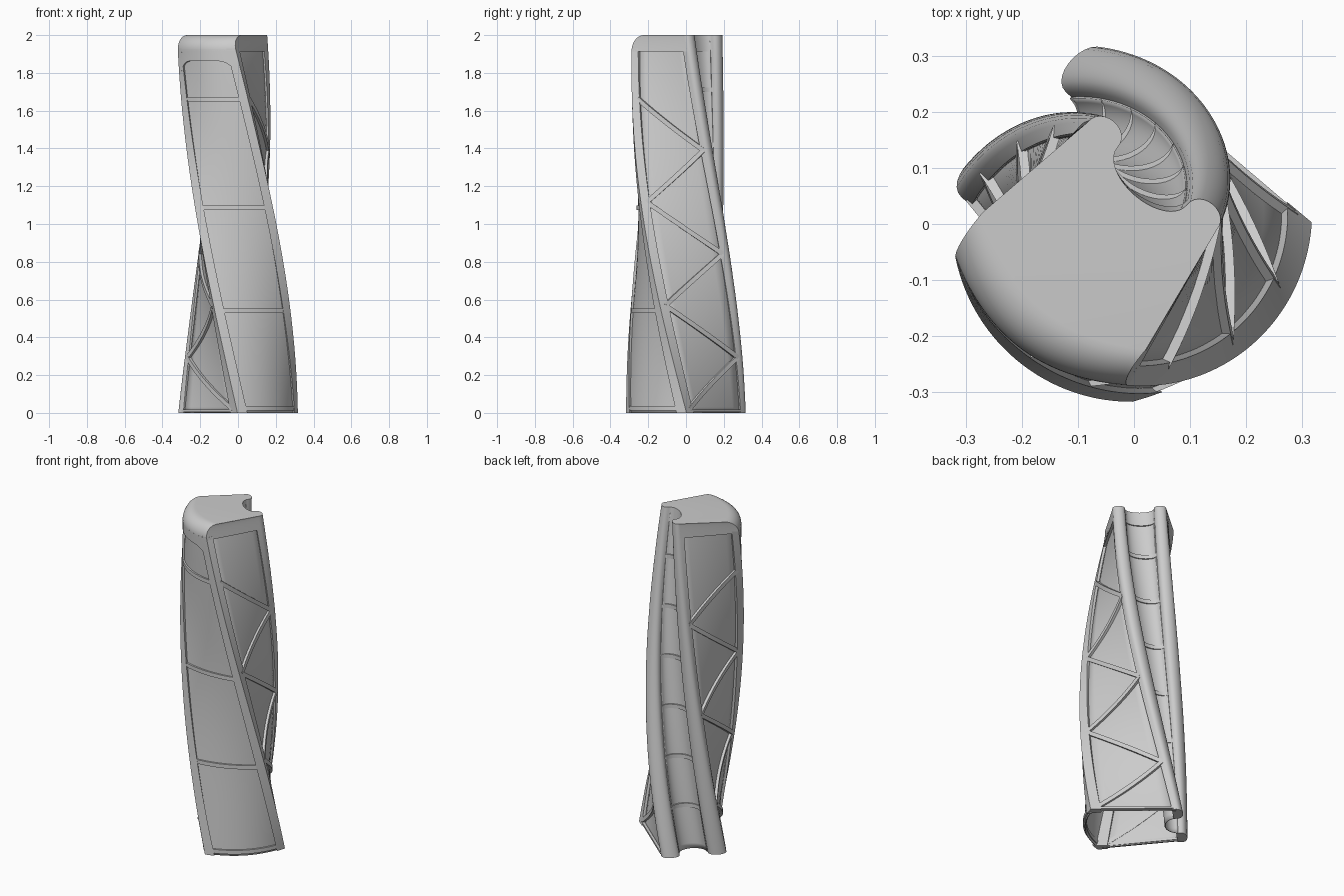
import bpy, bmesh, math
from mathutils import Vector

if "Cube" in bpy.data.objects:
    bpy.data.objects.remove(bpy.data.objects["Cube"])

H = 2.0
N = 64          # vertical steps


def lerp(a, b, t):
    return a + (b - a) * t


# Twisted frame: local u points to the grooved back, v across
def loc(s, u, v):
    a = math.radians(135 - 85 * s)
    v += 0.03 * s
    return Vector((u * math.cos(a) - v * math.sin(a),
                   u * math.sin(a) + v * math.cos(a), s * H))


def dims(s):
    dip = math.sin(math.pi * s)
    return dict(uf=lerp(-.222, -.238, s), vf=lerp(.226, .190, s),
                bulge=.065 - .03 * dip,
                uc=lerp(.25, .085, s), vc=lerp(.132, .115, s),
                ru=lerp(.036, .032, s), rv=lerp(.052, .035, s), depth=lerp(.065, .045, s))


# Wall surfaces as (t along wall, s height, d inward depth) -> local u, v
def front_uv(t, s, d=0):
    k = dims(s)
    return k['uf'] - k['bulge'] * 4 * t * (1 - t) + d, lerp(-k['vf'], k['vf'], t)


def side_uv(sign):
    def f(t, s, d=0):
        k = dims(s)
        return lerp(k['uf'], k['uc'], t), sign * (lerp(k['vf'], k['vc'] + k['rv'], t) - d)
    return f


def groove_uv(t, s, d=0):
    k = dims(s)
    x = -math.cos(math.pi * t)
    return (k['uc'] - k['depth'] * math.sqrt(max(0, 1 - x * x)) - d,
            x * (k['vc'] - k['rv']))


def nose_uv(s, sign, count=12):
    k = dims(s)
    return [(k['uc'] + k['ru'] * abs(math.sin(math.pi * j / count)) ** .85,
             sign * k['vc'] + k['rv'] * math.cos(math.pi * j / count)) for j in range(count + 1)]


def finish(name, bm):
    bmesh.ops.recalc_face_normals(bm, faces=bm.faces)
    me = bpy.data.meshes.new(name)
    bm.to_mesh(me)
    bm.free()
    ob = bpy.data.objects.new(name, me)
    bpy.context.collection.objects.link(ob)
    bpy.ops.object.select_all(action='DESELECT')
    ob.select_set(True)
    bpy.context.view_layer.objects.active = ob
    bpy.ops.object.shade_smooth_by_angle(angle=math.radians(35))
    return ob


def loft(name, rings, closed=True):
    bm = bmesh.new()
    vs = [[bm.verts.new(p) for p in r] for r in rings]
    n = len(rings[0])
    for a, b in zip(vs, vs[1:]):
        for i in range(n if closed else n - 1):
            j = (i + 1) % n
            bm.faces.new((a[i], a[j], b[j], b[i]))
    if closed:
        bm.faces.new(vs[0])
        bm.faces.new(vs[-1])
    return finish(name, bm)


def panel(name, uv, t0, t1, d, top, cols):
    rings = []
    for i in range(N + 1):
        s = top * i / N
        rings.append([loc(s, *uv(lerp(t0, t1, j / cols), s, d)) for j in range(cols + 1)])
    m = loft(name, rings, closed=False).modifiers.new("thickness", 'SOLIDIFY')
    m.thickness = .006
    m.offset = 0


# Rectangular strut laid along a wall between two (t, s) points
def strut(name, uv, p, q, w=.024, lift=0, deep=.024, steps=24):
    pts = []
    for i in range(steps + 1):
        t, s = lerp(p[0], q[0], i / steps), lerp(p[1], q[1], i / steps)
        pts.append((loc(s, *uv(t, s, lift)), loc(s, *uv(t, s, deep))))
    rings = []
    for i, (a, b) in enumerate(pts):
        tan = pts[min(i + 1, steps)][0] - pts[max(i - 1, 0)][0]
        across = tan.cross(b - a).normalized() * w / 2
        rings.append([a + across, a - across, b - across, b + across])
    loft(name, rings)


left, right = side_uv(1), side_uv(-1)

# Thin recessed wall panels
panel("front_panel", front_uv, .06, .94, .016, .97, 20)
panel("left_panel", left, .06, 1, .018, .97, 6)
panel("right_panel", right, .06, 1, .018, .97, 6)
panel("groove_panel", groove_uv, 0, 1, .011, .985, 20)

# Front corner bars
for label, sign, side in (("left", 1, left), ("right", -1, right)):
    rings = []
    for i in range(N + 1):
        s = .965 * i / N
        f = (lambda t: front_uv(t if sign < 0 else 1 - t, s))
        rings.append([loc(s, *c) for c in (f(0), f(.06), f(.11), side(.12, s, .034), side(.12, s), side(.05, s))])
    loft(label + "_corner_bar", rings)

# Rounded rails flanking the groove
for label, sign in (("left", 1), ("right", -1)):
    rings = []
    for i in range(N + 1):
        s = .98 * i / N
        k = dims(s)
        base = [(k['uc'] - .022, sign * k['vc'] - k['rv'] * .95), (k['uc'] - .022, sign * k['vc'] + k['rv'] * .95)]
        rings.append([loc(s, *c) for c in nose_uv(s, sign) + base])
    loft(label + "_back_rail", rings)

# Zigzag side trusses
levels = [.010 + .137 * i for i in range(7)]
for label, side in (("left", left), ("right", right)):
    for i in range(6):
        a, b = (.08, .98) if i % 2 == 0 else (.98, .08)
        strut(f"{label}_truss_{i}", side, (a, levels[i]), (b, levels[i + 1]))
    strut(label + "_bottom_rim", side, (.08, .006), (.98, .006), w=.012)

# Front and groove cross ribs
for i, z in enumerate((.025, .54, 1.085, 1.66)):
    strut(f"front_rib_{i}", front_uv, (.06, z / H), (.94, z / H), lift=.003)
for i in range(6):
    s = .13 + .145 * i
    strut(f"groove_rib_{i}", groove_uv, (.04, s), (.96, s), deep=.014)


# Arched brow joining the front panel to the cap
def brow_ring(t):
    low = lerp(.87, .932, 1 - (2 * t - 1) ** 6)
    hs = [lerp(low, .962, j / 4) for j in range(5)]
    return ([loc(s, *front_uv(t, s)) for s in hs] +
            [loc(s, *front_uv(t, s, .03)) for s in reversed(hs)])


loft("front_brow", [brow_ring(lerp(.05, .95, j / 40)) for j in range(41)])


# Top cap, rolled over along the front edge
def cap_ring(s, cut):
    ring = []
    for j in range(41):
        u, v = front_uv(j / 40, s)
        ring.append(loc(s, u + cut, v))
    ring += [loc(s, *c) for c in nose_uv(s, 1)]
    ring += [loc(s, *groove_uv(1 - j / 20, s)) for j in range(1, 20)]
    ring += [loc(s, *c) for c in nose_uv(s, -1)]
    return ring


R = .08
rings = [cap_ring(.957, 0)]
for i in range(11):
    a = math.pi / 2 * i / 10
    rings.append(cap_ring(1 - R / H * (1 - math.sin(a)), R * (1 - math.cos(a))))
loft("top_cap", rings)
